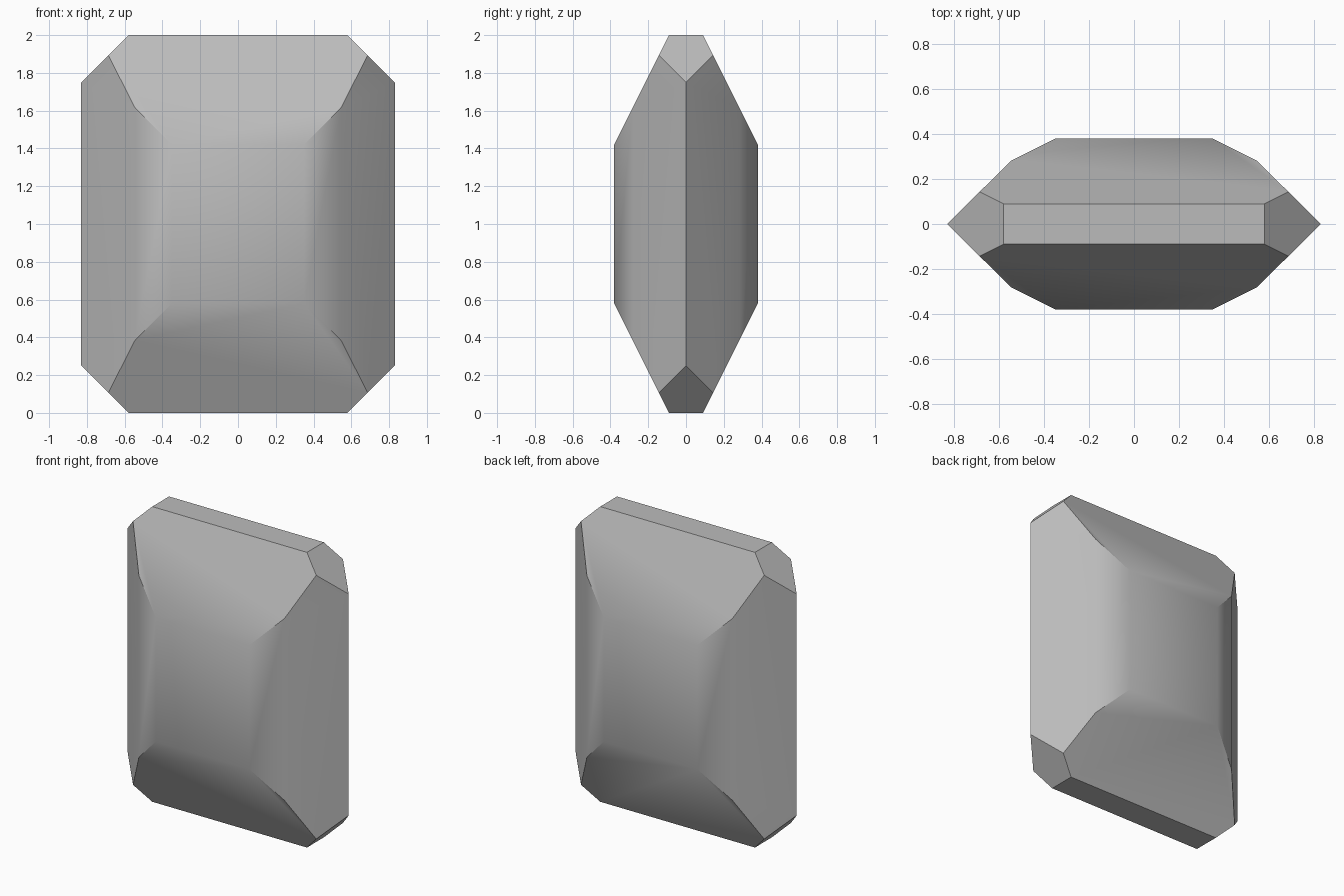
import bpy
import bmesh
import math
from itertools import product

if "Cube" in bpy.data.objects:
    bpy.data.objects.remove(bpy.data.objects["Cube"])

# Plain grey stone
stone = bpy.data.materials.new("grey_stone")
stone.diffuse_color = (0.5, 0.5, 0.5, 1.0)
stone.use_nodes = True
stone.node_tree.nodes["Principled BSDF"].inputs["Base Color"].default_value = stone.diffuse_color

# Corners of one eighth of the gem, measured from its centre
corners = [
    (0.35, 0.38, 0.42),        # flat table
    (0.545, 0.2825, 0.615),    # shoulder bevel
    (0.6867, 0.1433, 0.8933),  # inner tip of corner chamfer
    (0.83, 0.0, 0.75),         # side ridge
    (0.58, 0.09, 1.0),         # end cap
]

# Mirror the corners in all three axes and wrap them in a convex shell
points = {(x * sx + 0.0, y * sy + 0.0, z * sz + 1.0)
          for x, y, z in corners
          for sx, sy, sz in product((1, -1), repeat=3)}
bm = bmesh.new()
for p in sorted(points):
    bm.verts.new(p)
bmesh.ops.convex_hull(bm, input=bm.verts[:])

# Merge triangles into clean flat facets
bmesh.ops.dissolve_limit(bm, angle_limit=math.radians(3),
                         verts=bm.verts[:], edges=bm.edges[:])
bmesh.ops.recalc_face_normals(bm, faces=bm.faces[:])

mesh = bpy.data.meshes.new("cut_gem")
bm.to_mesh(mesh)
bm.free()
mesh.materials.append(stone)
gem = bpy.data.objects.new("cut_gem", mesh)
bpy.context.collection.objects.link(gem)

# Soft table and shoulders, crisp ridges and chamfers
bpy.context.view_layer.objects.active = gem
gem.select_set(True)
bpy.ops.object.shade_smooth_by_angle(angle=math.radians(30))
